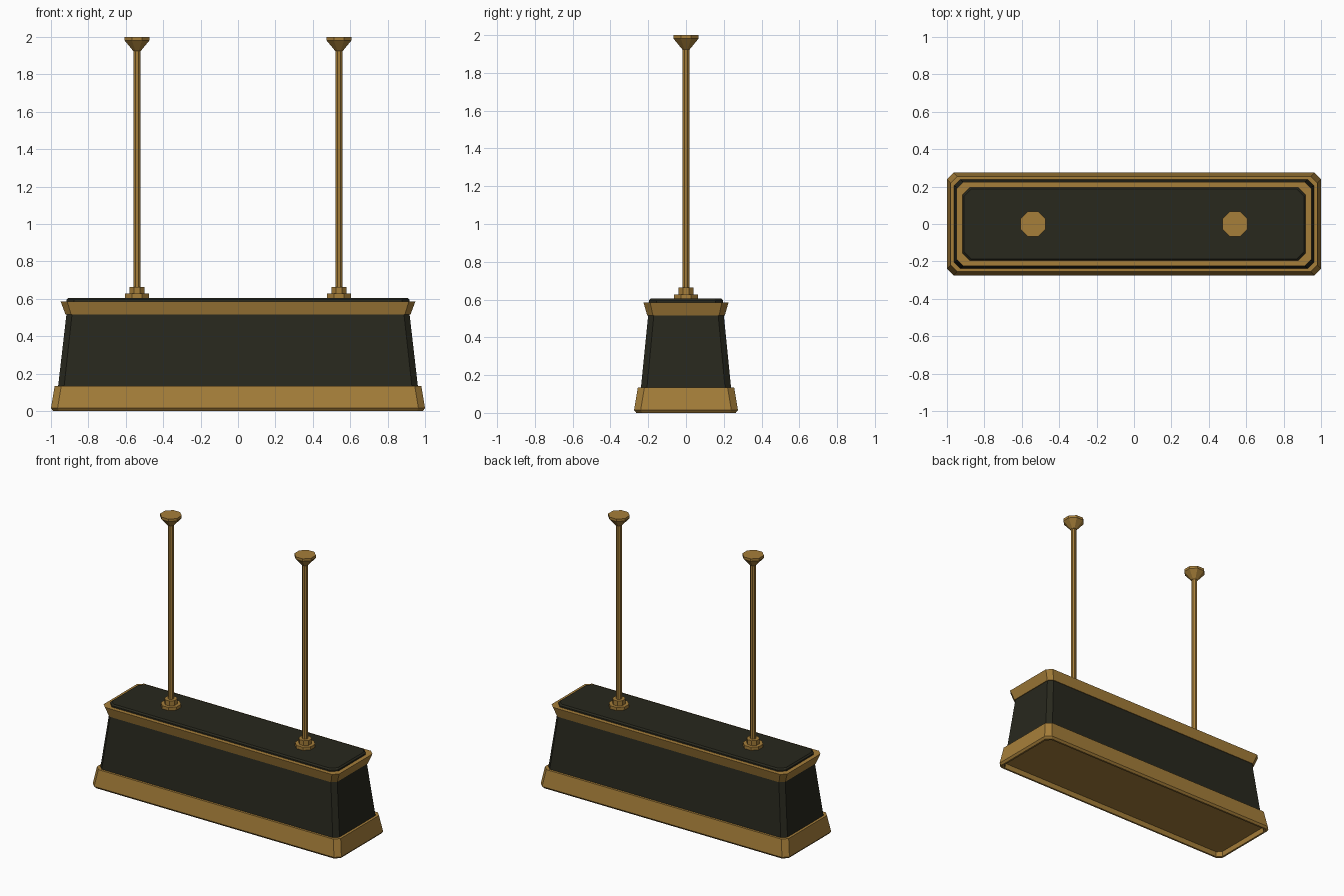
import bpy, bmesh, math

if "Cube" in bpy.data.objects:
    bpy.data.objects.remove(bpy.data.objects["Cube"])


def material(name, rgb):
    m = bpy.data.materials.new(name)
    m.diffuse_color = (*rgb, 1.0)
    m.use_nodes = True
    m.node_tree.nodes["Principled BSDF"].inputs["Base Color"].default_value = m.diffuse_color
    return m


BRASS = material("aged brass", (0.38, 0.21, 0.042))
DARK = material("dark bronze", (0.021, 0.021, 0.0125))


def chamfered_rect(hx, hy, c, z):
    pts = [(hx, hy - c), (hx - c, hy)]
    pts += [(-x, y) for x, y in reversed(pts)]
    pts += [(-x, -y) for x, y in pts]
    return [(x, y, z) for x, y in pts]


def octagon(cx, apothem, z):
    r = apothem / math.cos(math.pi / 8)
    return [(cx + r * math.cos((i + 0.5) * math.pi / 4),
             r * math.sin((i + 0.5) * math.pi / 4), z) for i in range(8)]


def loft(name, rings, mat):
    """Skin a stack of 8-point rings and cap both ends."""
    bm = bmesh.new()
    loops = [[bm.verts.new(p) for p in ring] for ring in rings]
    for a, b in zip(loops, loops[1:]):
        for i in range(8):
            j = (i + 1) % 8
            bm.faces.new((a[i], a[j], b[j], b[i]))
    bm.faces.new(loops[0][::-1])
    bm.faces.new(loops[-1])
    bmesh.ops.recalc_face_normals(bm, faces=bm.faces)
    me = bpy.data.meshes.new(name)
    bm.to_mesh(me)
    bm.free()
    me.materials.append(mat)
    ob = bpy.data.objects.new(name, me)
    bpy.context.collection.objects.link(ob)
    return ob


def box_loft(name, profile, mat):
    return loft(name, [chamfered_rect(*p) for p in profile], mat)


# Shade: flared lower band with a recessed underside, tapered body, upper band and lid
box_loft("lower_band", [(0.97, 0.245, 0.03, 0.035), (0.975, 0.25, 0.03, 0.0),
                        (0.988, 0.263, 0.032, 0.0), (1.0, 0.275, 0.035, 0.015),
                        (0.98, 0.255, 0.035, 0.135)], BRASS)
box_loft("shade_body", [(0.962, 0.239, 0.032, 0.13), (0.917, 0.2, 0.03, 0.52)], DARK)
box_loft("upper_band", [(0.922, 0.205, 0.03, 0.515), (0.948, 0.225, 0.035, 0.585)], BRASS)
box_loft("lid", [(0.918, 0.196, 0.04, 0.58), (0.918, 0.196, 0.04, 0.595),
                 (0.908, 0.186, 0.036, 0.605)], DARK)

# Hanging rods with stepped base collars and ceiling cups
for side, x in (("left", -0.54), ("right", 0.54)):
    parts = {
        "base_collar": [(0.063, 0.6), (0.063, 0.628)],
        "upper_collar": [(0.04, 0.625), (0.04, 0.664)],
        "rod": [(0.018, 0.66), (0.018, 1.94)],
        "ceiling_cup": [(0.02, 1.925), (0.067, 1.982), (0.067, 2.0)],
    }
    for name, prof in parts.items():
        loft(f"{side}_{name}", [octagon(x, r, z) for r, z in prof], BRASS)
